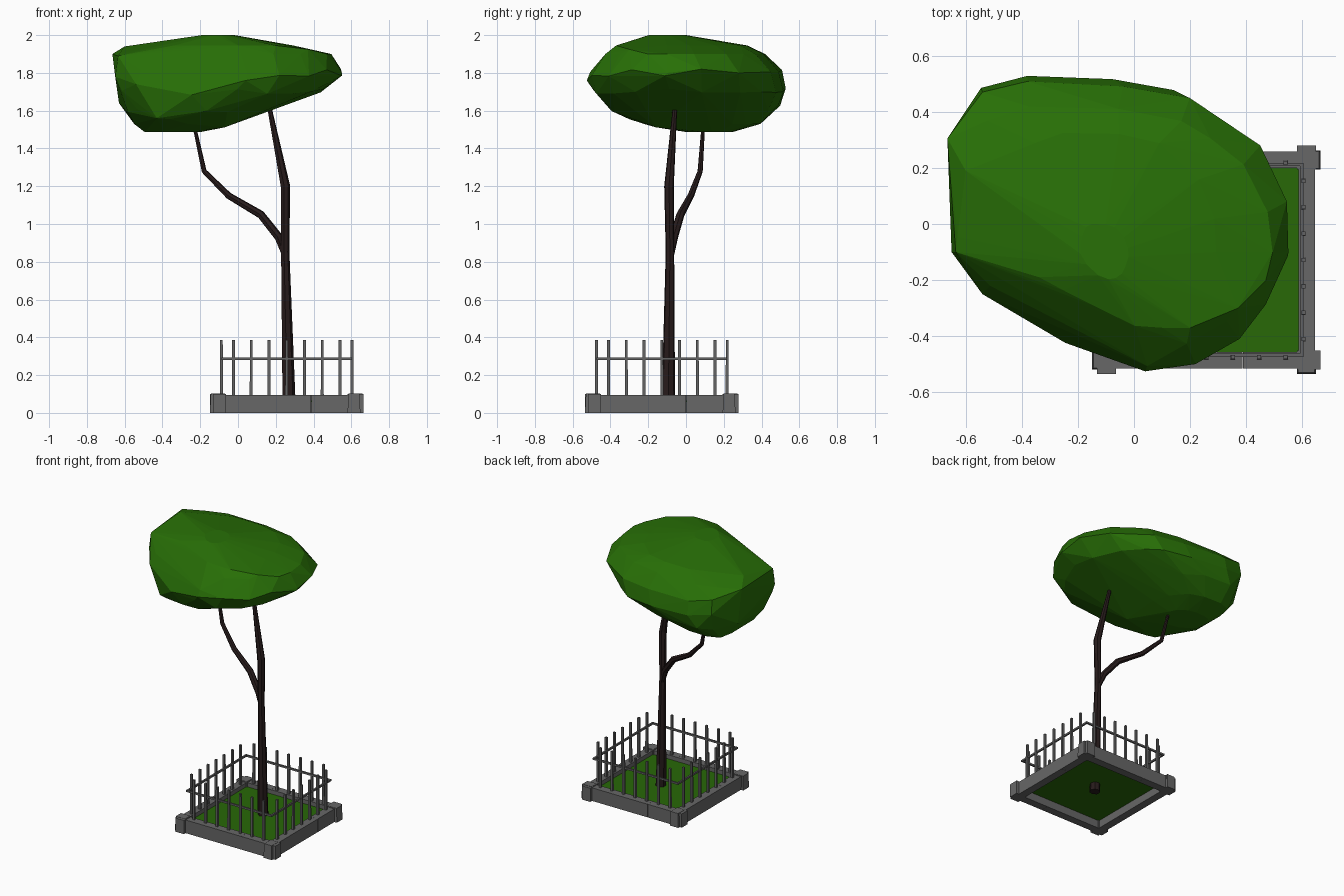
import bpy, bmesh, math, random
from mathutils import Vector, Matrix

random.seed(4)
if "Cube" in bpy.data.objects:
    bpy.data.objects.remove(bpy.data.objects["Cube"])


def material(name, r, g, b):
    m = bpy.data.materials.new(name)
    m.use_nodes = True
    m.diffuse_color = (r, g, b, 1)
    node = m.node_tree.nodes["Principled BSDF"]
    node.inputs["Base Color"].default_value = (r, g, b, 1)
    node.inputs["Roughness"].default_value = 0.9
    return m


leaf = material("leaf green", 0.021, 0.16, 0.002)
grass = material("grass green", 0.021, 0.14, 0.002)
bark = material("dark bark", 0.02, 0.011, 0.011)
stone = material("grey stone", 0.135, 0.135, 0.135)
metal = material("grey metal", 0.125, 0.125, 0.125)


def finish(name, bm, mat):
    bmesh.ops.recalc_face_normals(bm, faces=bm.faces)
    mesh = bpy.data.meshes.new(name)
    bm.to_mesh(mesh)
    bm.free()
    mesh.materials.append(mat)
    obj = bpy.data.objects.new(name, mesh)
    bpy.context.collection.objects.link(obj)
    return obj


def box(bm, low, high, taper=1.0, turn=0):
    """Box between two corners, its top scaled by taper, turned by quarter turns."""
    low, high = Vector(low), Vector(high)
    mid, size = (low + high) / 2, high - low
    verts = bmesh.ops.create_cube(bm, size=1)["verts"]
    for v in verts:
        k = taper if v.co.z > 0 else 1
        v.co = mid + Vector((v.co.x * size.x * k, v.co.y * size.y * k, v.co.z * size.z))
    bmesh.ops.rotate(bm, verts=verts, cent=(0, 0, 0),
                     matrix=Matrix.Rotation(turn * math.pi / 2, 3, "Z"))


def tube(name, path, mat, sides=7):
    """Tapered limb through (x, y, z, radius) stations."""
    bm = bmesh.new()
    pts = [Vector(p[:3]) for p in path]
    rings = []
    for i, p in enumerate(path):
        tangent = pts[min(i + 1, len(pts) - 1)] - pts[max(i - 1, 0)]
        rot = Vector((0, 0, 1)).rotation_difference(tangent)
        ring = []
        for s in range(sides):
            a = math.tau * s / sides
            ring.append(bm.verts.new(pts[i] + rot @ Vector((math.cos(a), math.sin(a), 0)) * p[3]))
        rings.append(ring)
    for a, b in zip(rings, rings[1:]):
        for s in range(sides):
            t = (s + 1) % sides
            bm.faces.new((a[s], a[t], b[t], b[s]))
    bm.faces.new(rings[0])
    bm.faces.new(rings[-1])
    return finish(name, bm, mat)


def hull(name, points, mat):
    bm = bmesh.new()
    for p in points:
        bm.verts.new(p)
    out = bmesh.ops.convex_hull(bm, input=bm.verts)
    unused = {g for g in out["geom_interior"] + out["geom_unused"]
              if isinstance(g, bmesh.types.BMVert)}
    bmesh.ops.delete(bm, geom=list(unused), context="VERTS")
    return finish(name, bm, mat)


# Planter, built around the origin and then moved into place
planter_at = (0.258, -0.128, 0)
INNER, OUTER, CORNER, FENCE = 0.328, 0.387, 0.407, 0.346

curb, corners, posts, rails = (bmesh.new() for _ in range(4))
for q in range(4):
    # Curb side in two stones with a thin joint
    for x0, x1 in ((-INNER, 0.129), (0.13, OUTER)):
        box(curb, (x0, -OUTER, 0), (x1, -INNER, 0.096), 1, q)
    # Crossed corner blocks
    box(corners, (0.322, -CORNER, 0), (0.39, -0.322, 0.102), 0.88, q)
    box(corners, (0.322, -0.39, 0), (CORNER, -0.322, 0.1), 1, q)
    # Railing
    for i in range(-3, 4):
        x = i * 0.094
        box(posts, (x - 0.008, -FENCE - 0.008, 0.09), (x + 0.008, -FENCE + 0.008, 0.385), 0.9, q)
    box(rails, (-FENCE, -FENCE, 0.28), (FENCE, -FENCE + 0.012, 0.293), 1, q)
lawn = bmesh.new()
box(lawn, (-INNER, -INNER, 0.058), (INNER, INNER, 0.066))

for name, bm, mat in (("curb", curb, stone), ("curb_corners", corners, stone),
                      ("fence_posts", posts, metal), ("fence_rails", rails, metal),
                      ("lawn", lawn, grass)):
    finish(name, bm, mat).location = planter_at

# Trunk and side branch
tube("trunk", [(0.27, -0.093, 0.0, 0.037), (0.265, -0.092, 0.2, 0.034),
               (0.249, -0.085, 0.85, 0.023), (0.25, -0.09, 1.2, 0.026),
               (0.165, -0.058, 1.62, 0.012), (0.15, -0.05, 1.7, 0.01)], bark)
tube("branch", [(0.25, -0.08, 0.83, 0.016), (0.215, -0.065, 0.93, 0.023),
                (0.12, -0.03, 1.05, 0.022), (-0.05, 0.025, 1.15, 0.018),
                (-0.18, 0.075, 1.28, 0.014), (-0.228, 0.09, 1.5, 0.01),
                (-0.24, 0.09, 1.6, 0.01)], bark)

# Crown: one plan outline fitted to the extents of each height
outline = [(-0.63, 0.3), (-0.54, 0.48), (-0.38, 0.54), (-0.04, 0.53), (0.2, 0.48),
           (0.31, 0.4), (0.44, 0.29), (0.54, 0.08), (0.55, -0.1), (0.47, -0.28),
           (0.38, -0.41), (0.22, -0.5), (0.04, -0.52), (-0.23, -0.45), (-0.39, -0.33),
           (-0.53, -0.24), (-0.63, -0.13), (-0.65, -0.03)]
# z, x from, x to, y from, y to
levels = [(1.487, -0.5, -0.2, 0, 0.25), (1.53, -0.56, -0.06, -0.23, 0.4),
          (1.61, -0.61, 0.15, -0.41, 0.5), (1.7, -0.635, 0.46, -0.51, 0.54),
          (1.8, -0.65, 0.55, -0.525, 0.51), (1.9, -0.63, 0.5, -0.45, 0.42),
          (1.945, -0.42, 0.3, -0.39, 0.33), (2.0, -0.19, -0.02, -0.2, 0)]
slope = Vector((-0.45, -0.89))
crown = []
for z, xa, xb, ya, yb in levels:
    limit = 0.5 - 0.7 * max(0, z - 1.7)
    wobble = 0.018 if 1.55 < z < 1.85 else 0
    for x, y in outline:
        u, v = (x + 0.65) / 1.2, (y + 0.525) / 1.065
        p = Vector((xa + u * (xb - xa), ya + v * (yb - ya)))
        # The front right shoulder is cut back to a long slope
        p -= slope * max(0, p.dot(slope) - limit)
        # Small shifts give uneven facets
        p *= random.uniform(0.97, 1)
        crown.append((p.x, p.y, z + random.uniform(-wobble, wobble)))
# Upright right end with its raised rim
crown += [(-0.665, 0.305, 1.9), (-0.6, 0.19, 1.94), (-0.635, -0.1, 1.89),
          (-0.54, 0.47, 1.85), (-0.545, 0.485, 1.75), (-0.63, 0.3, 1.64),
          (-0.53, 0.36, 1.53), (-0.65, -0.1, 1.78), (-0.54, -0.25, 1.74)]
# Left rim, front shoulder and low front belly
crown += [(0.545, 0.08, 1.82), (0.45, 0.28, 1.8), (0.55, -0.1, 1.8), (0.04, -0.525, 1.76),
          (0.37, -0.3, 1.925), (0.47, -0.2, 1.9), (0.2, -0.37, 1.945),
          (-0.43, -0.29, 1.56), (-0.36, -0.3, 1.555), (-0.07, -0.16, 1.512)]
hull("crown", crown, leaf)
